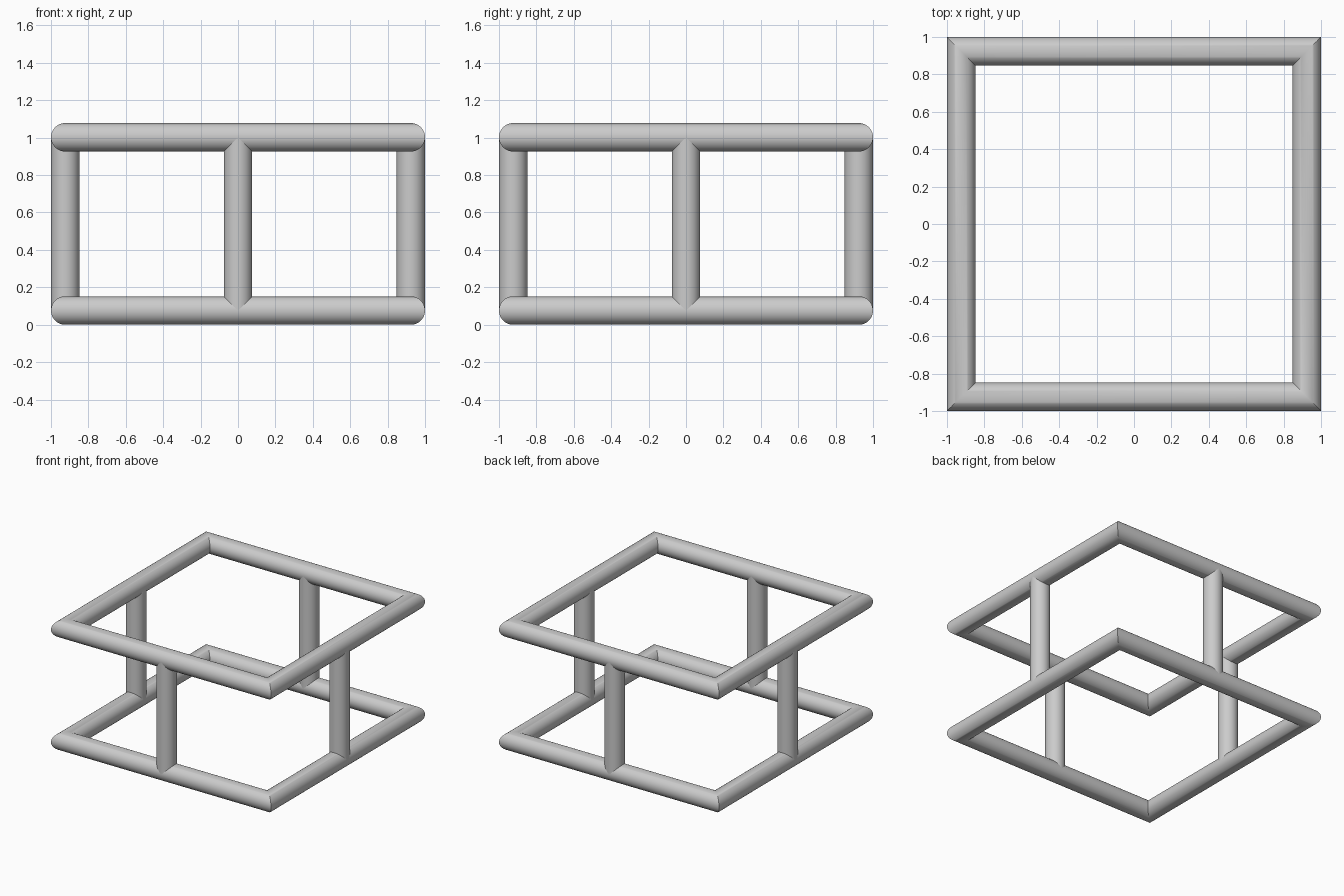
import bpy, bmesh
from math import cos, sin, pi

if "Cube" in bpy.data.objects:
    bpy.data.objects.remove(bpy.data.objects["Cube"])

R = 0.076            # tube radius
C = 1 - R            # centre line of the square frames
Z_LOW, Z_HIGH = R, 1.002
SIDES = 48


def smooth(obj):
    bpy.ops.object.select_all(action='DESELECT')
    obj.select_set(True)
    bpy.context.view_layer.objects.active = obj
    bpy.ops.object.shade_smooth_by_angle(angle=pi / 6)


def square_frame(name, z):
    """Round tube bent into a square with mitred corners."""
    bm = bmesh.new()
    rings = []
    for sx, sy in ((1, 1), (-1, 1), (-1, -1), (1, -1)):
        ring = []
        for i in range(SIDES):
            a = 2 * pi * i / SIDES
            d = C + R * cos(a)
            ring.append(bm.verts.new((sx * d, sy * d, z + R * sin(a))))
        rings.append(ring)
    for k in range(4):
        p, q = rings[k], rings[(k + 1) % 4]
        for i in range(SIDES):
            j = (i + 1) % SIDES
            bm.faces.new((p[i], q[i], q[j], p[j]))
    bmesh.ops.recalc_face_normals(bm, faces=bm.faces)
    mesh = bpy.data.meshes.new(name)
    bm.to_mesh(mesh)
    bm.free()
    obj = bpy.data.objects.new(name, mesh)
    bpy.context.collection.objects.link(obj)
    smooth(obj)


def post(name, x, y):
    """Upright running between the frame centre lines."""
    bpy.ops.mesh.primitive_cylinder_add(
        vertices=SIDES, radius=R, depth=Z_HIGH - Z_LOW,
        location=(x, y, (Z_HIGH + Z_LOW) / 2))
    obj = bpy.context.object
    obj.name = name
    smooth(obj)


# Lower and upper frames
square_frame("lower_frame", Z_LOW)
square_frame("upper_frame", Z_HIGH)

# Uprights at the middle of each side
for name, x, y in (("front_post", 0, -C), ("back_post", 0, C),
                   ("left_post", -C, 0), ("right_post", C, 0)):
    post(name, x, y)
